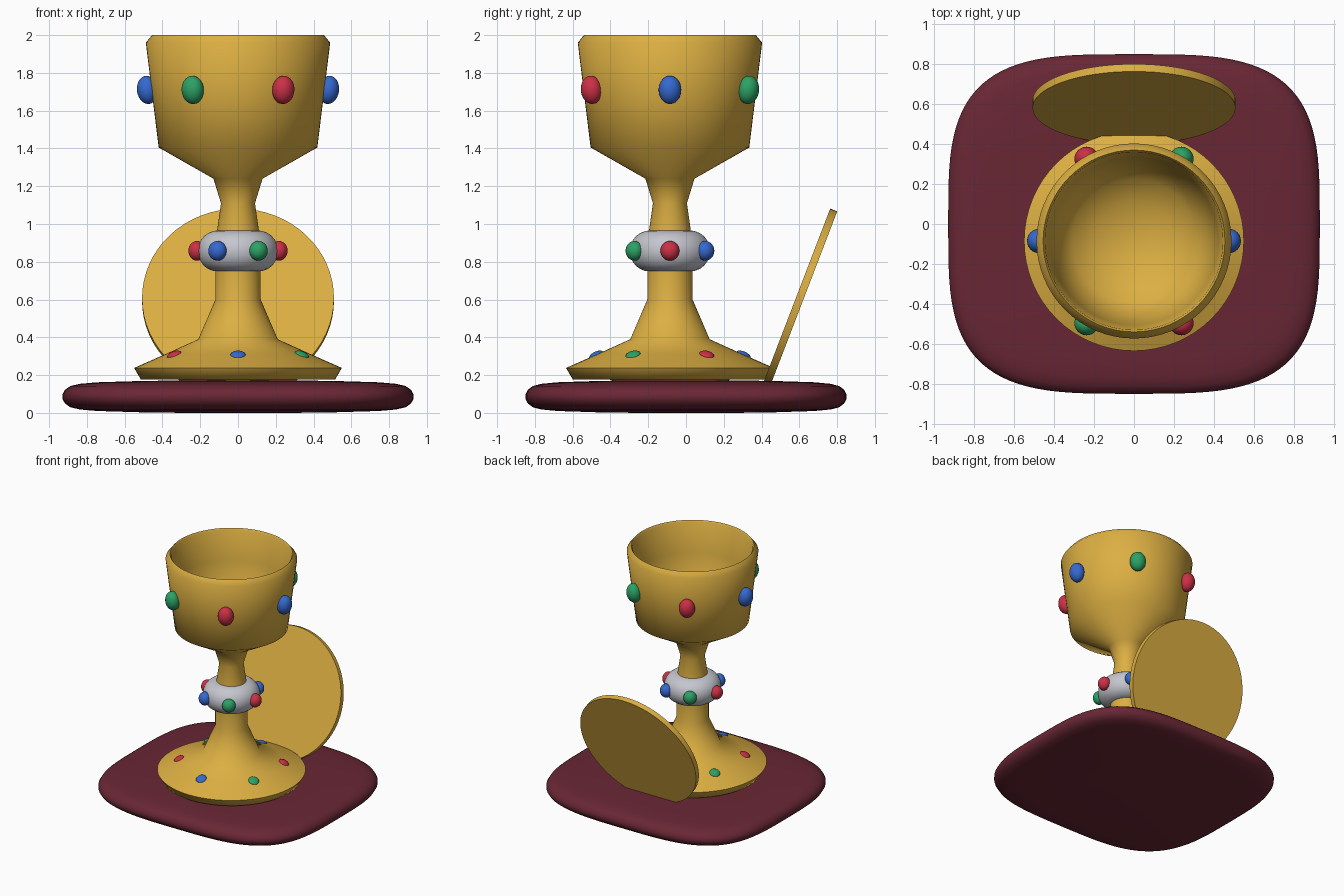
import bpy, bmesh
from math import sin, cos, pi, radians, atan2
from mathutils import Vector, Matrix

if "Cube" in bpy.data.objects:
    bpy.data.objects.remove(bpy.data.objects["Cube"])

CUP_Y = -0.085


def mat(name, rgb):
    m = bpy.data.materials.new(name)
    m.diffuse_color = (*rgb, 1)
    m.use_nodes = True
    m.node_tree.nodes["Principled BSDF"].inputs["Base Color"].default_value = m.diffuse_color
    return m


GOLD = mat("gold", (0.72, 0.43, 0.055))
SILVER = mat("silver", (0.56, 0.57, 0.62))
CLOTH = mat("burgundy", (0.14, 0.02, 0.035))
RED = mat("red", (0.60, 0.03, 0.06))
GREEN = mat("green", (0.025, 0.36, 0.13))
BLUE = mat("blue", (0.035, 0.14, 0.63))


def finish(name, bm, material, angle=60):
    bmesh.ops.remove_doubles(bm, verts=bm.verts, dist=1e-5)
    bmesh.ops.recalc_face_normals(bm, faces=bm.faces)
    me = bpy.data.meshes.new(name)
    bm.to_mesh(me)
    bm.free()
    me.materials.append(material)
    ob = bpy.data.objects.new(name, me)
    bpy.context.collection.objects.link(ob)
    bpy.ops.object.select_all(action='DESELECT')
    ob.select_set(True)
    bpy.context.view_layer.objects.active = ob
    bpy.ops.object.shade_smooth_by_angle(angle=radians(angle))
    return ob


def lathe(name, profile, material, closed=False, n=64):
    bm = bmesh.new()
    pts = profile + profile[:1] if closed else profile
    vs = [bm.verts.new((r, 0, z)) for r, z in pts]
    es = [bm.edges.new(p) for p in zip(vs, vs[1:])]
    bmesh.ops.spin(bm, geom=vs + es, axis=(0, 0, 1), cent=(0, 0, 0),
                   angle=2 * pi, steps=n, use_merge=True)
    ob = finish(name, bm, material)
    ob.location.y = CUP_Y
    return ob


# Cushion: stacked superellipse rings, domed top and bottom
bm = bmesh.new()
half = [(0.3, 0.0), (0.55, 0.003), (0.8, 0.01), (0.9, 0.018),
        (0.955, 0.03), (0.985, 0.05), (1.0, 0.075)]
rows = half + [(s, 0.172 - z) for s, z in reversed(half)]
N, P = 96, 2 / 3.5
power = lambda v: (abs(v) ** P) * (1 if v > 0 else -1)
rings = []
for s, z in rows:
    rings.append([bm.verts.new((0.93 * s * power(cos(2 * pi * i / N)),
                                0.85 * s * power(sin(2 * pi * i / N)), z))
                  for i in range(N)])
for a, b in zip(rings, rings[1:]):
    for i in range(N):
        j = (i + 1) % N
        bm.faces.new((a[i], a[j], b[j], b[i]))
bm.faces.new(rings[0])
bm.faces.new(rings[-1])
finish("cushion", bm, CLOTH)

# Chalice: foot, stem and hollow bowl in one profile
lathe("chalice", [
    (0, 0.165), (0.3, 0.165), (0.32, 0.178), (0.515, 0.178), (0.55, 0.238),
    (0.38, 0.313), (0.21, 0.39), (0.12, 0.60), (0.12, 0.75), (0.11, 0.97),
    (0.09, 1.11), (0.13, 1.24), (0.42, 1.405), (0.455, 1.69), (0.488, 1.96),
    (0.455, 2.0), (0.445, 1.985), (0.42, 1.75), (0.38, 1.53), (0.31, 1.43),
    (0.2, 1.37), (0.1, 1.34), (0, 1.33)], GOLD)

# Silver knop around the stem
lathe("stem_knop", [(0.09 + 0.122 * (1 if c > 0 else -1) * abs(c) ** 0.85,
                     0.857 + 0.11 * s)
                    for c, s in ((cos(2 * pi * k / 24 + 0.01), sin(2 * pi * k / 24 + 0.01))
                                 for k in range(-8, 9))], SILVER)


# Gem rings: size is (outward, tangential, upward); pitch tilts onto a slope
def gems(prefix, radius, z, start, size, colours, pitch=0.0):
    for k in range(6):
        a = radians(start + 60 * k)
        bm = bmesh.new()
        bmesh.ops.create_uvsphere(bm, u_segments=24, v_segments=14, radius=1)
        bm.transform(Matrix.Translation((radius * cos(a), CUP_Y + radius * sin(a), z))
                     @ Matrix.Rotation(a, 4, 'Z') @ Matrix.Rotation(pitch, 4, 'Y')
                     @ Matrix.Diagonal((*size, 1)))
        finish(f"{prefix}_{k + 1}", bm, colours[k % 3], 180)


gems("bowl_gem", 0.48, 1.71, 0, (0.055, 0.06, 0.075), (BLUE, GREEN, RED), radians(7))
gems("knop_gem", 0.217, 0.858, 0, (0.046, 0.05, 0.052), (RED, BLUE, GREEN))
gems("foot_gem", 0.39, 0.307, 30, (0.04, 0.04, 0.018), (RED, BLUE, GREEN), radians(24))

# Plate leaning back, its lower edge sunk in the cushion
bm = bmesh.new()
bmesh.ops.create_cone(bm, cap_ends=True, segments=64, radius1=0.508, radius2=0.508, depth=0.04)
bm.transform(Matrix.Translation((0, 0.60, 0.60)) @ Matrix.Rotation(radians(69), 4, 'X'))
finish("plate", bm, GOLD, 30)
